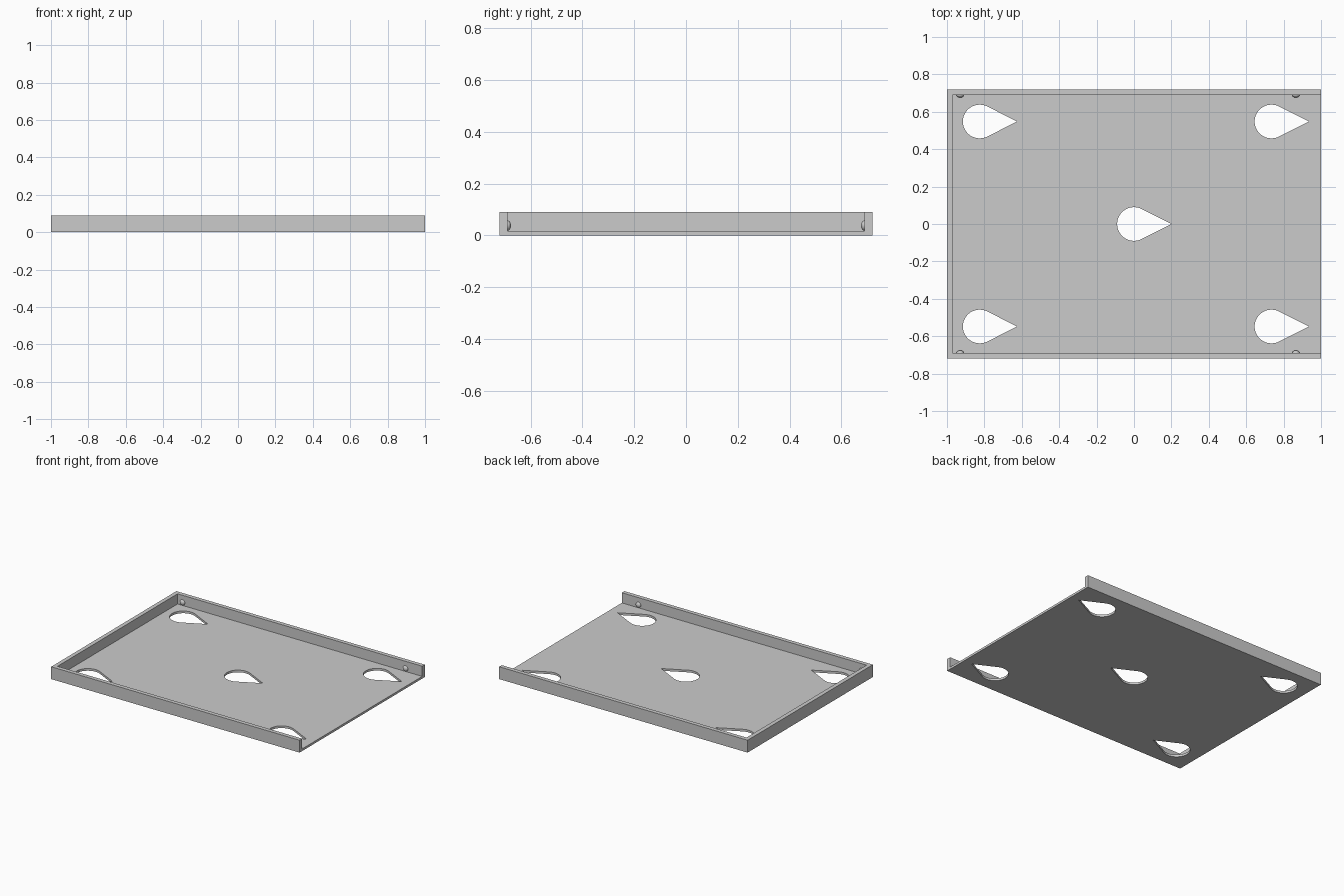
import bpy, bmesh, math
from mathutils import Matrix

cube = bpy.data.objects.get("Cube")
if cube:
    bpy.data.objects.remove(cube, do_unlink=True)

LENGTH, DEPTH, HEIGHT = 2.0, 1.44, 0.09
WALL, FLOOR = 0.03, 0.016
HOLE_R, TIP = 0.09, 0.2

grey = bpy.data.materials.new("light grey")
grey.use_nodes = True
colour = (0.6, 0.6, 0.6, 1)
grey.diffuse_color = colour
grey.node_tree.nodes["Principled BSDF"].inputs["Base Color"].default_value = colour


def make_object(name, bm):
    bmesh.ops.recalc_face_normals(bm, faces=bm.faces)
    mesh = bpy.data.meshes.new(name)
    bm.to_mesh(mesh)
    bm.free()
    mesh.materials.append(grey)
    obj = bpy.data.objects.new(name, mesh)
    bpy.context.collection.objects.link(obj)
    return obj


def prism(name, outline, z0, z1):
    bm = bmesh.new()
    face = bm.faces.new([bm.verts.new((x, y, z0)) for x, y in outline])
    top = bmesh.ops.extrude_face_region(bm, geom=[face])["geom"]
    verts = [v for v in top if isinstance(v, bmesh.types.BMVert)]
    bmesh.ops.translate(bm, verts=verts, vec=(0, 0, z1 - z0))
    return make_object(name, bm)


def rectangle(x0, x1, y0, y1):
    return [(x0, y0), (x1, y0), (x1, y1), (x0, y1)]


def teardrop(cx, cy, steps=40):
    # Round end joined to the tip by two tangent lines
    start = math.acos(HOLE_R / TIP)
    sweep = 2 * (math.pi - start)
    angles = [start + sweep * i / steps for i in range(steps + 1)]
    arc = [(cx + HOLE_R * math.cos(a), cy + HOLE_R * math.sin(a)) for a in angles]
    return arc + [(cx + TIP, cy)]


# Tray block, hollowed with one open end and five teardrop holes
hx, hy = LENGTH / 2, DEPTH / 2
tray = prism("tray", rectangle(-hx, hx, -hy, hy), 0, HEIGHT)
cutters = [prism("hollow_cutter",
                 rectangle(WALL - hx, hx + 0.1, WALL - hy, hy - WALL), FLOOR, HEIGHT + 0.1)]
holes = [(0, 0)] + [(x, y) for x in (-0.825, 0.735) for y in (-0.548, 0.548)]
for x, y in holes:
    cutters.append(prism("hole_cutter", teardrop(x, y), -0.1, HEIGHT + 0.1))

bpy.context.view_layer.objects.active = tray
for cutter in cutters:
    mod = tray.modifiers.new("cut", "BOOLEAN")
    mod.operation = "DIFFERENCE"
    mod.solver = "EXACT"
    mod.object = cutter
    bpy.ops.object.modifier_apply(modifier=mod.name)
    bpy.data.objects.remove(cutter, do_unlink=True)

# Small rounded locating bumps on the inner faces of the long walls
bumps = []
for side, label in ((-1, "front"), (1, "back")):
    for x, end in ((-0.93, "right"), (0.866, "left")):
        bm = bmesh.new()
        bmesh.ops.create_uvsphere(bm, u_segments=24, v_segments=12, radius=0.02)
        bmesh.ops.scale(bm, verts=bm.verts, vec=(1, 0.7, 1))
        bmesh.ops.transform(bm, verts=bm.verts,
                            matrix=Matrix.Translation((x, side * (hy - WALL), 0.038)))
        bumps.append(make_object(f"{label}_{end}_bump", bm))

# Smooth the curved surfaces, keeping corners sharp
bpy.ops.object.select_all(action="DESELECT")
for obj in [tray] + bumps:
    obj.select_set(True)
bpy.ops.object.shade_smooth_by_angle(angle=math.radians(30))
